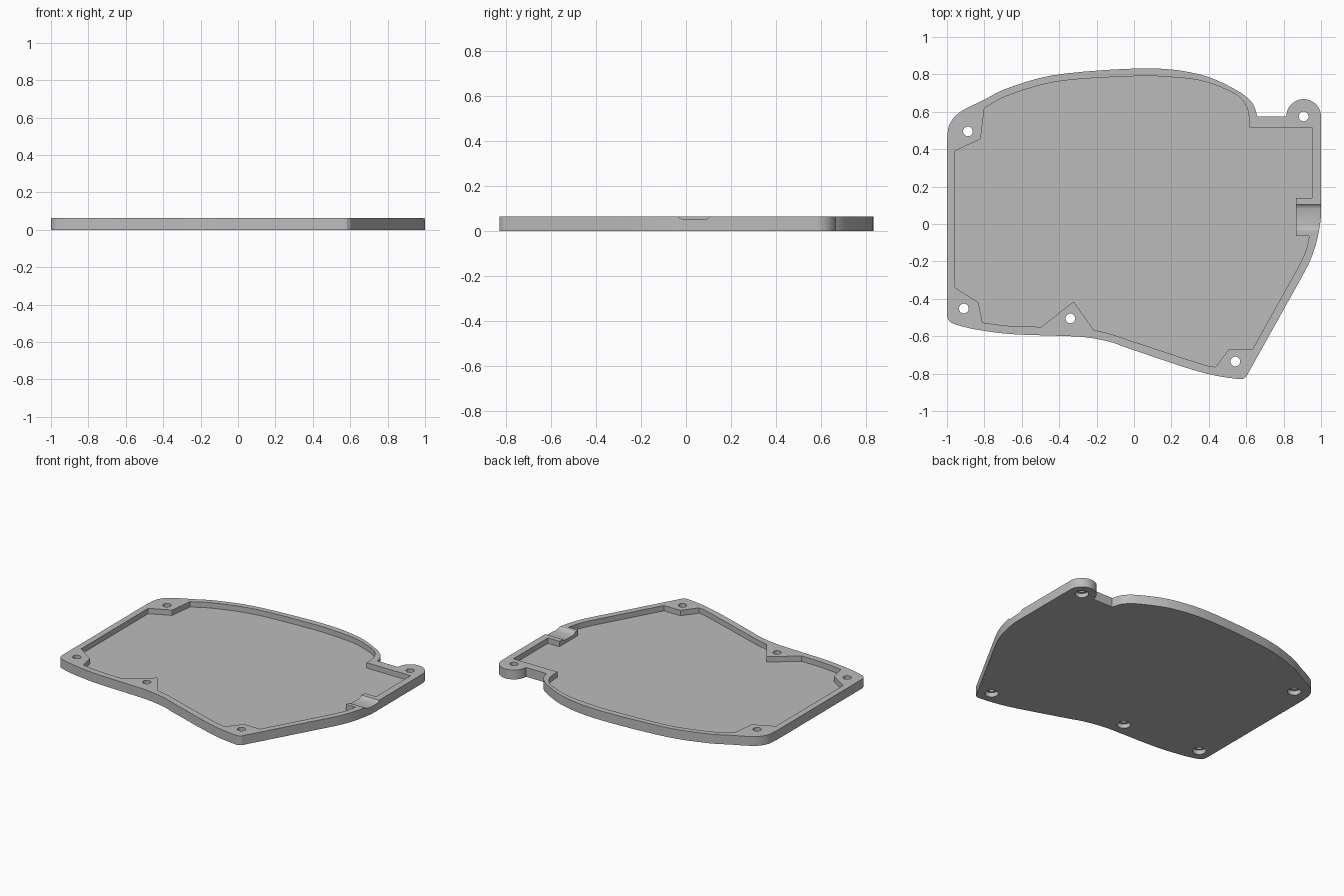
import bpy, bmesh, math
from mathutils import Vector

if "Cube" in bpy.data.objects:
    bpy.data.objects.remove(bpy.data.objects["Cube"], do_unlink=True)

HEIGHT = 0.064
FLOOR = 0.027


def smooth_run(points, steps=8):
    """Catmull-Rom curve through the points, with natural ends."""
    p = [Vector(q) for q in points]
    if len(p) < 3:
        return p
    p = [2 * p[0] - p[1]] + p + [2 * p[-1] - p[-2]]
    out = []
    for a, b, c, d in zip(p, p[1:], p[2:], p[3:]):
        for i in range(steps):
            t = i / steps
            out.append(0.5 * (2 * b + (c - a) * t
                              + (2 * a - 5 * b + 4 * c - d) * t ** 2
                              + (3 * b - a - 3 * c + d) * t ** 3))
    return out + [p[-2]]


def arc(x, y, radius, start, end, steps=32):
    angles = [math.radians(start + (end - start) * i / steps) for i in range(steps + 1)]
    return [Vector((x + radius * math.cos(a), y + radius * math.sin(a))) for a in angles]


def prism(name, rim, offset):
    """Solid made by sweeping a closed 3D rim along an offset."""
    bm = bmesh.new()
    face = bm.faces.new([bm.verts.new(p) for p in rim])
    swept = bmesh.ops.extrude_face_region(bm, geom=[face])["geom"]
    verts = [g for g in swept if isinstance(g, bmesh.types.BMVert)]
    bmesh.ops.translate(bm, verts=verts, vec=offset)
    bmesh.ops.recalc_face_normals(bm, faces=bm.faces)
    mesh = bpy.data.meshes.new(name)
    bm.to_mesh(mesh)
    bm.free()
    obj = bpy.data.objects.new(name, mesh)
    bpy.context.collection.objects.link(obj)
    return obj


def upright(name, outline, low, high):
    return prism(name, [(p.x, p.y, low) for p in outline], (0, 0, high - low))


def cut(body, cutter):
    cutter.hide_render = True
    mod = body.modifiers.new(cutter.name, "BOOLEAN")
    mod.operation = "DIFFERENCE"
    mod.solver = "EXACT"
    mod.object = cutter
    bpy.context.view_layer.objects.active = body
    bpy.ops.object.modifier_apply(modifier=mod.name)
    bpy.data.objects.remove(cutter, do_unlink=True)


# Outer outline, clockwise: back sweep, screw lobe, right bend, front wave
back = [(-1, .45), (-.987, .53), (-.933, .596), (-.8, .665), (-.665, .73), (-.4, .8),
        (.07, .832), (.35, .8), (.54, .72), (.63, .65), (.66, .575)]
right = [(1, .05), (.995, 0), (.975, -.1), (.94, -.2), (.888, -.3)]
front = [(.612, -.795), (.595, -.82), (.55, -.828), (.35, -.79), (0, -.675), (-.13, -.63),
         (-.265, -.605), (-.4, -.598), (-.665, -.588), (-.85, -.563), (-.96, -.535),
         (-.99, -.515), (-1, -.49)]
outline = (smooth_run(back) + arc(.907, .575, .0925, 180, 0)
           + smooth_run(right) + smooth_run(front))
tray = upright("case_bottom_tray", outline, 0, HEIGHT)

# Pocket outline: smooth walls joined by straight runs round the screw bosses
pocket_runs = [
    [(-.957, .39), (-.82, .455)],
    [(-.8, .62), (-.665, .69), (-.4, .763), (0, .79), (.2, .785), (.375, .762),
     (.54, .695), (.6, .63), (.617, .56)],
    [(.617, .515), (.953, .515)],
    [(.953, .14), (.865, .14)],
    [(.865, -.063)],
    [(.938, -.063), (.917, -.147), (.88, -.227)],
    [(.635, -.667), (.51, -.667)],
    [(.435, -.765), (.35, -.745), (0, -.63), (-.13, -.587), (-.215, -.567)],
    [(-.323, -.415)],
    [(-.495, -.55), (-.665, -.545), (-.81, -.527)],
    [(-.832, -.42), (-.957, -.34)],
]
pocket = [p for run in pocket_runs for p in smooth_run(run)]
cut(tray, upright("pocket_cutter", pocket, FLOOR, HEIGHT + 0.1))

# Screw holes, counterbored from below
for x, y in [(-.888, .495), (.907, .575), (-.91, -.452), (-.34, -.505), (.542, -.735)]:
    for name, radius, top in (("screw_hole", .026, HEIGHT + .1), ("counterbore", .042, .03)):
        cut(tray, upright(name, arc(x, y, radius, 0, 348.75, 31), -.1, top))

# Shallow cable groove across the right-hand boss
groove = [(-.036, .1), (-.036, HEIGHT), (-.022, .055), (-.005, .05),
          (.083, .05), (.095, .054), (.105, HEIGHT), (.105, .1)]
cut(tray, prism("cable_groove", [(.84, y, z) for y, z in groove], (.3, 0, 0)))

# Plain grey finish with sharp rims
grey = bpy.data.materials.new("plain_grey")
grey.use_nodes = True
colour = (.5, .5, .5, 1)
grey.diffuse_color = colour
grey.node_tree.nodes["Principled BSDF"].inputs["Base Color"].default_value = colour
tray.data.materials.clear()
tray.data.materials.append(grey)
for face in tray.data.polygons:
    face.material_index = 0

bpy.ops.object.select_all(action="DESELECT")
tray.select_set(True)
bpy.context.view_layer.objects.active = tray
bpy.ops.object.shade_smooth_by_angle(angle=math.radians(30))
